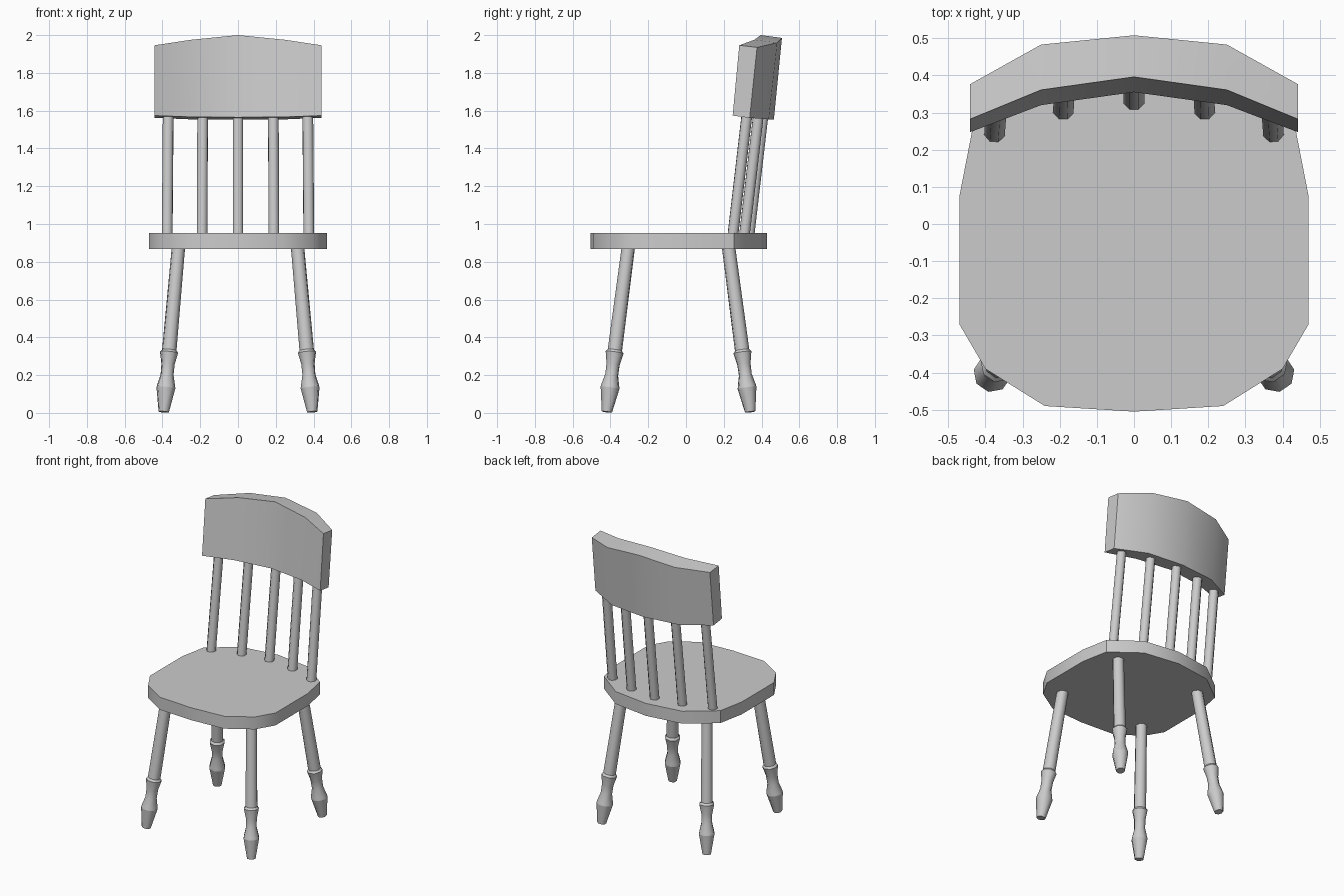
import bpy, bmesh, math
from mathutils import Vector

if "Cube" in bpy.data.objects:
    bpy.data.objects.remove(bpy.data.objects["Cube"])


def finish(bm, name, angle):
    bmesh.ops.recalc_face_normals(bm, faces=bm.faces)
    for f in bm.faces:
        f.smooth = True
    for e in bm.edges:
        if len(e.link_faces) == 2 and e.calc_face_angle() > math.radians(angle):
            e.smooth = False
    me = bpy.data.meshes.new(name)
    bm.to_mesh(me)
    bm.free()
    ob = bpy.data.objects.new(name, me)
    bpy.context.collection.objects.link(ob)
    return ob


def lathe(name, bottom, top, profile, sides=8):
    """Turned rod from bottom to top; profile = (fraction, radius, sharp)."""
    bottom, top = Vector(bottom), Vector(top)
    rot = (top - bottom).to_track_quat('Z', 'Y')
    bm = bmesh.new()
    rings = []
    for t, r, sharp in profile:
        c = bottom.lerp(top, t)
        ring = [bm.verts.new(c + rot @ Vector((r * math.cos(a), r * math.sin(a), 0)))
                for a in (2 * math.pi * (i + 0.5) / sides for i in range(sides))]
        rings.append(ring)
    for a, b in zip(rings, rings[1:]):
        for i in range(sides):
            j = (i + 1) % sides
            bm.faces.new((a[i], a[j], b[j], b[i]))
    bm.faces.new(rings[0])
    bm.faces.new(rings[-1])
    for ring, p in zip(rings, profile):
        if p[2]:
            for i in range(sides):
                bm.edges.get((ring[i], ring[(i + 1) % sides])).smooth = False
    return finish(bm, name, 50)


# Seat: half outline mirrored, extruded up
half = [(0, -0.505), (0.24, -0.49), (0.40, -0.39), (0.47, -0.27),
        (0.47, 0.075), (0.435, 0.255), (0.25, 0.395), (0, 0.43)]
outline = half + [(-x, y) for x, y in half[-2:0:-1]]
bm = bmesh.new()
base = bm.faces.new([bm.verts.new((x, y, 0.868)) for x, y in outline])
ext = bmesh.ops.extrude_face_region(bm, geom=[base], use_keep_orig=True)
bmesh.ops.translate(bm, vec=(0, 0, 0.084),
                    verts=[v for v in ext['geom'] if isinstance(v, bmesh.types.BMVert)])
finish(bm, "seat", 35)

# Backrest: leaning curved board, each section is
# front bottom, back bottom, back top, front top as (y, z)
sections = [
    (0.0, [(0.355, 1.565), (0.465, 1.552), (0.508, 1.985), (0.396, 2.0)]),
    (0.25, [(0.320, 1.567), (0.438, 1.554), (0.483, 1.960), (0.361, 1.975)]),
    (0.442, [(0.247, 1.574), (0.337, 1.562), (0.376, 1.935), (0.282, 1.946)]),
]
sections = [(-x, s) for x, s in sections[:0:-1]] + sections
bm = bmesh.new()
loops = [[bm.verts.new((x, y, z)) for y, z in s] for x, s in sections]
for a, b in zip(loops, loops[1:]):
    for i in range(4):
        j = (i + 1) % 4
        bm.faces.new((a[i], a[j], b[j], b[i]))
bm.faces.new(loops[0])
bm.faces.new(loops[-1])
finish(bm, "backrest", 35)

# Spindles between seat and backrest
for n, (x, y) in enumerate([(-0.375, 0.247), (-0.19, 0.308), (0, 0.333),
                            (0.19, 0.308), (0.375, 0.247)]):
    lathe(f"spindle_{n + 1}", (x, y, 0.93), (x * 0.985, y + 0.077, 1.59),
          [(0, 0.03, True), (1, 0.03, True)])

# Turned, splayed legs
leg_profile = [(0, 0.028, True), (0.145, 0.051, True), (0.16, 0.049, False),
               (0.225, 0.035, False), (0.29, 0.036, False), (0.36, 0.049, True),
               (0.375, 0.039, True), (1, 0.036, True)]
for end, y0, y1 in (("front", -0.419, -0.305), ("back", 0.34, 0.225)):
    for side, s in (("left", -1), ("right", 1)):
        lathe(f"{end}_leg_{side}", (s * 0.393, y0, 0.005), (s * 0.315, y1, 0.88), leg_profile)
